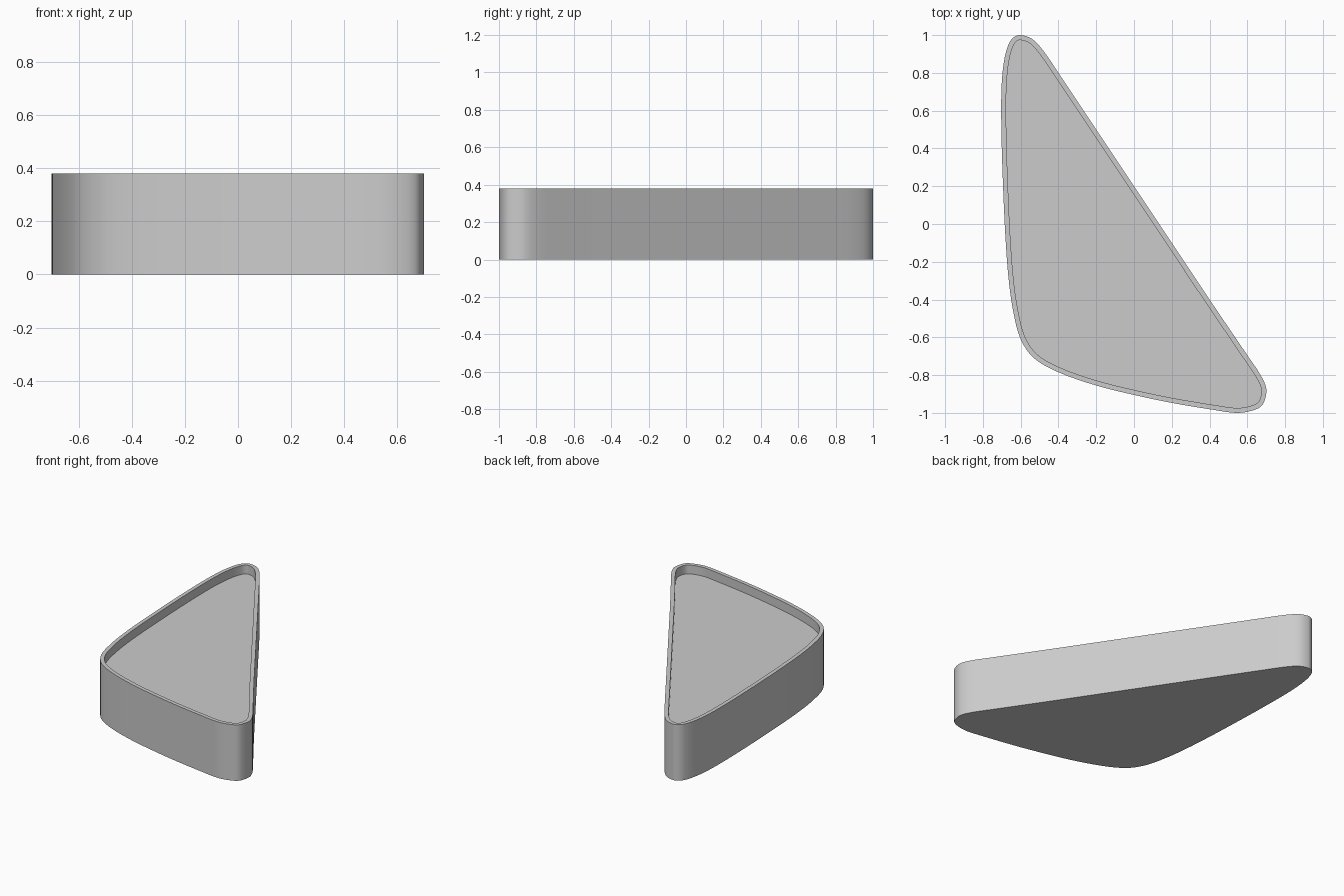
import bpy, bmesh
from mathutils import Vector

if "Cube" in bpy.data.objects:
    bpy.data.objects.remove(bpy.data.objects["Cube"])

HEIGHT, RIM, RECESS = 0.38, 0.026, 0.06

# Rounded triangular outline, clockwise from the top corner
outline = [(-.60, 1), (-.54, .98), (-.48, .917), (-.40, .80), (-.20, .50), (0, .20),
           (.20, -.10), (.40, -.40), (.60, -.695), (.67, -.80), (.70, -.87),
           (.693, -.93), (.67, -.968), (.61, -.992), (.54, -1), (.44, -.987), (.20, -.947),
           (0, -.905), (-.20, -.855), (-.40, -.785), (-.53, -.71), (-.60, -.61),
           (-.64, -.46), (-.665, -.28), (-.68, -.08), (-.69, .12), (-.70, .40),
           (-.703, .60), (-.70, .75), (-.685, .88), (-.66, .96), (-.633, .991)]


def smooth_loop(points, steps=4):
    """Closed centripetal-like spline through the points, using scaled tangents."""
    p = [Vector(q) for q in points]
    n = len(p)
    tangent = [(p[(i + 1) % n] - p[i - 1]).normalized() for i in range(n)]
    result = []
    for i in range(n):
        a, b = p[i], p[(i + 1) % n]
        length = (b - a).length / 3
        c, d = a + tangent[i] * length, b - tangent[(i + 1) % n] * length
        for k in range(steps):
            t = k / steps
            u = 1 - t
            result.append(a * u**3 + c * 3 * u * u * t + d * 3 * u * t * t + b * t**3)
    return result


# Solid body
bm = bmesh.new()
base = bm.faces.new([bm.verts.new((v.x, v.y, 0)) for v in smooth_loop(outline)])
ext = bmesh.ops.extrude_face_region(bm, geom=[base], use_keep_orig=True)
bmesh.ops.translate(bm, vec=(0, 0, HEIGHT),
                    verts=[g for g in ext["geom"] if isinstance(g, bmesh.types.BMVert)])
bmesh.ops.recalc_face_normals(bm, faces=bm.faces[:])

# Thin rim around a shallow recess in the top
top = max(bm.faces, key=lambda f: f.calc_center_median().z)
bmesh.ops.inset_region(bm, faces=[top], thickness=RIM, use_even_offset=True)
well = bmesh.ops.extrude_discrete_faces(bm, faces=[top])["faces"][0]
bmesh.ops.translate(bm, vec=(0, 0, -RECESS), verts=well.verts[:])
bmesh.ops.recalc_face_normals(bm, faces=bm.faces[:])

mesh = bpy.data.meshes.new("triangular_tray")
bm.to_mesh(mesh)
bm.free()
tray = bpy.data.objects.new("triangular_tray", mesh)
bpy.context.collection.objects.link(tray)

# Smooth walls, sharp rim edges
bpy.context.view_layer.objects.active = tray
tray.select_set(True)
bpy.ops.object.shade_smooth_by_angle(angle=0.6)
